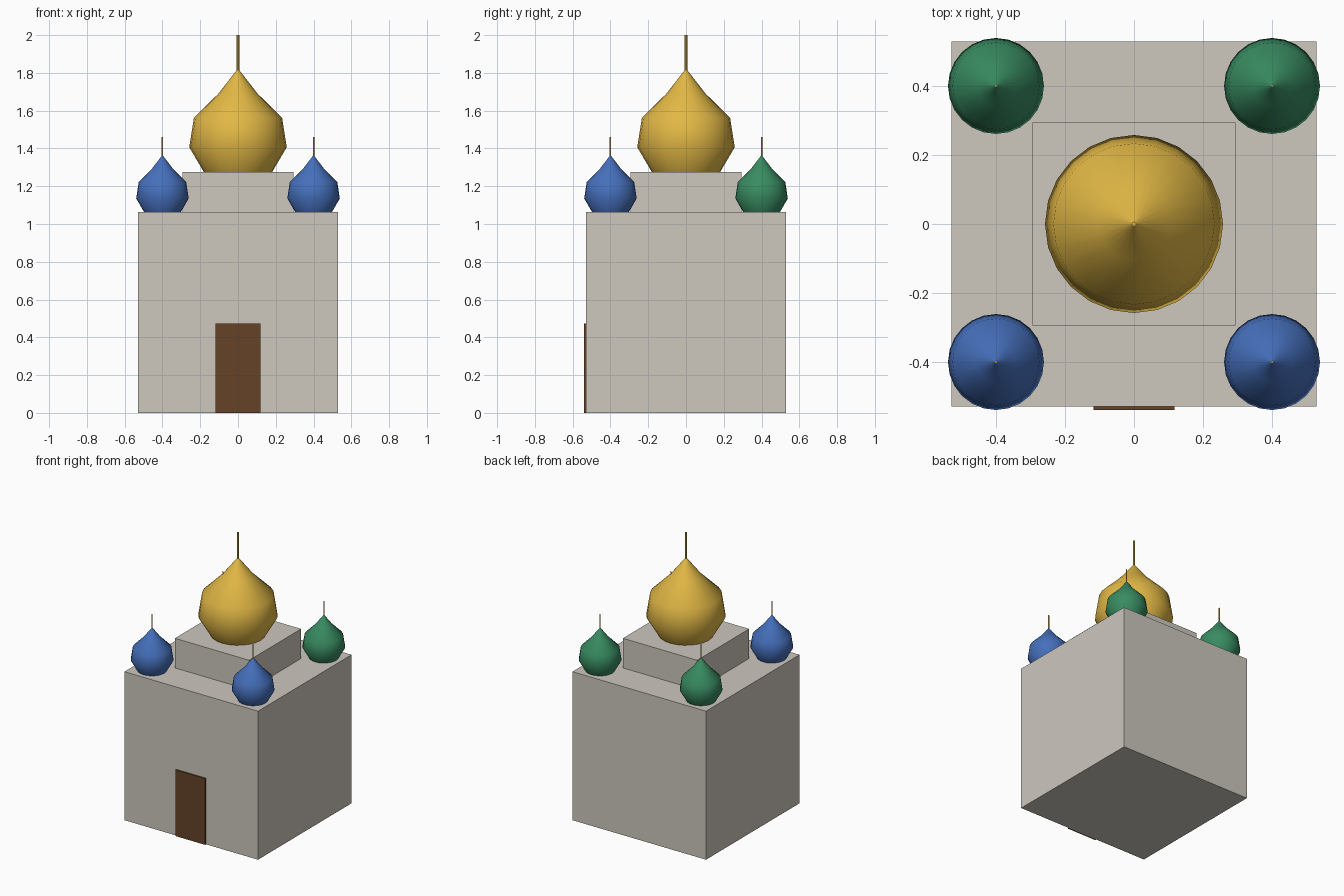
import bpy
import bmesh
from math import pi, cos, sin, radians

if "Cube" in bpy.data.objects:
    bpy.data.objects.remove(bpy.data.objects["Cube"], do_unlink=True)


def material(name, rgb):
    mat = bpy.data.materials.new(name)
    mat.use_nodes = True
    mat.diffuse_color = (*rgb, 1)
    mat.node_tree.nodes["Principled BSDF"].inputs["Base Color"].default_value = (*rgb, 1)
    return mat


stone = material("pale stone", (0.61, 0.58, 0.52))
gold = material("gold", (0.76, 0.48, 0.06))
blue = material("blue", (0.06, 0.16, 0.50))
green = material("green", (0.04, 0.26, 0.12))
wood = material("brown wood", (0.13, 0.055, 0.02))


def add_object(name, bm, mat):
    bmesh.ops.recalc_face_normals(bm, faces=bm.faces)
    mesh = bpy.data.meshes.new(name)
    bm.to_mesh(mesh)
    bm.free()
    mesh.materials.append(mat)
    obj = bpy.data.objects.new(name, mesh)
    bpy.context.collection.objects.link(obj)
    return obj


def box(name, low, high, mat):
    bm = bmesh.new()
    bmesh.ops.create_cube(bm, size=1)
    for v in bm.verts:
        v.co = [high[i] if v.co[i] > 0 else low[i] for i in range(3)]
    return add_object(name, bm, mat)


def lathe(name, profile, centre, mat, sides):
    """Turn a (radius, height) profile around a vertical axis at centre."""
    bm = bmesh.new()
    x, y, z = centre
    rings = [[bm.verts.new((x + r * cos(2 * pi * i / sides),
                            y + r * sin(2 * pi * i / sides), z + h))
              for i in range(sides)] for r, h in profile]
    for low, high in zip(rings, rings[1:]):
        for i in range(sides):
            j = (i + 1) % sides
            bm.faces.new((low[i], low[j], high[j], high[i]))
    bm.faces.new(rings[0])
    bm.faces.new(rings[-1])
    bmesh.ops.remove_doubles(bm, verts=bm.verts, dist=0.00001)
    obj = add_object(name, bm, mat)
    bpy.ops.object.select_all(action="DESELECT")
    obj.select_set(True)
    bpy.context.view_layer.objects.active = obj
    bpy.ops.object.shade_smooth_by_angle(angle=radians(40))
    return obj


# Onion outline as fractions of greatest radius and of height
ONION = [(0.70, 0), (1, 0.24), (0.905, 0.525), (0.40, 0.76), (0.004, 1)]


def onion_dome(name, x, y, z, radius, height, mat, spike_top, spike_radius, sides):
    outline = [(r * radius, h * height) for r, h in ONION]
    lathe(name + "_dome", outline, (x, y, z), mat, sides)
    start = height * 0.95
    lathe(name + "_finial", [(spike_radius, start), (spike_radius, spike_top - z)],
          (x, y, z), gold, 8)


# Walls, raised base and door
W, ROOF, DRUM = 0.529, 1.063, 1.275
box("main_hall", (-W, -W, 0), (W, W, ROOF), stone)
box("dome_base", (-0.294, -0.294, ROOF), (0.294, 0.294, DRUM), stone)
box("front_door", (-0.118, -0.539, 0), (0.118, -W, 0.474), wood)

# Central dome and four corner domes
onion_dome("central", 0, 0, DRUM, 0.258, 0.547, gold, 2.0, 0.007, 24)
for side, x in (("left", 0.4), ("right", -0.4)):
    for end, y, mat in (("front", -0.4, blue), ("back", 0.4, green)):
        onion_dome(end + "_" + side, x, y, ROOF, 0.139, 0.302, mat, 1.46, 0.004, 24)
